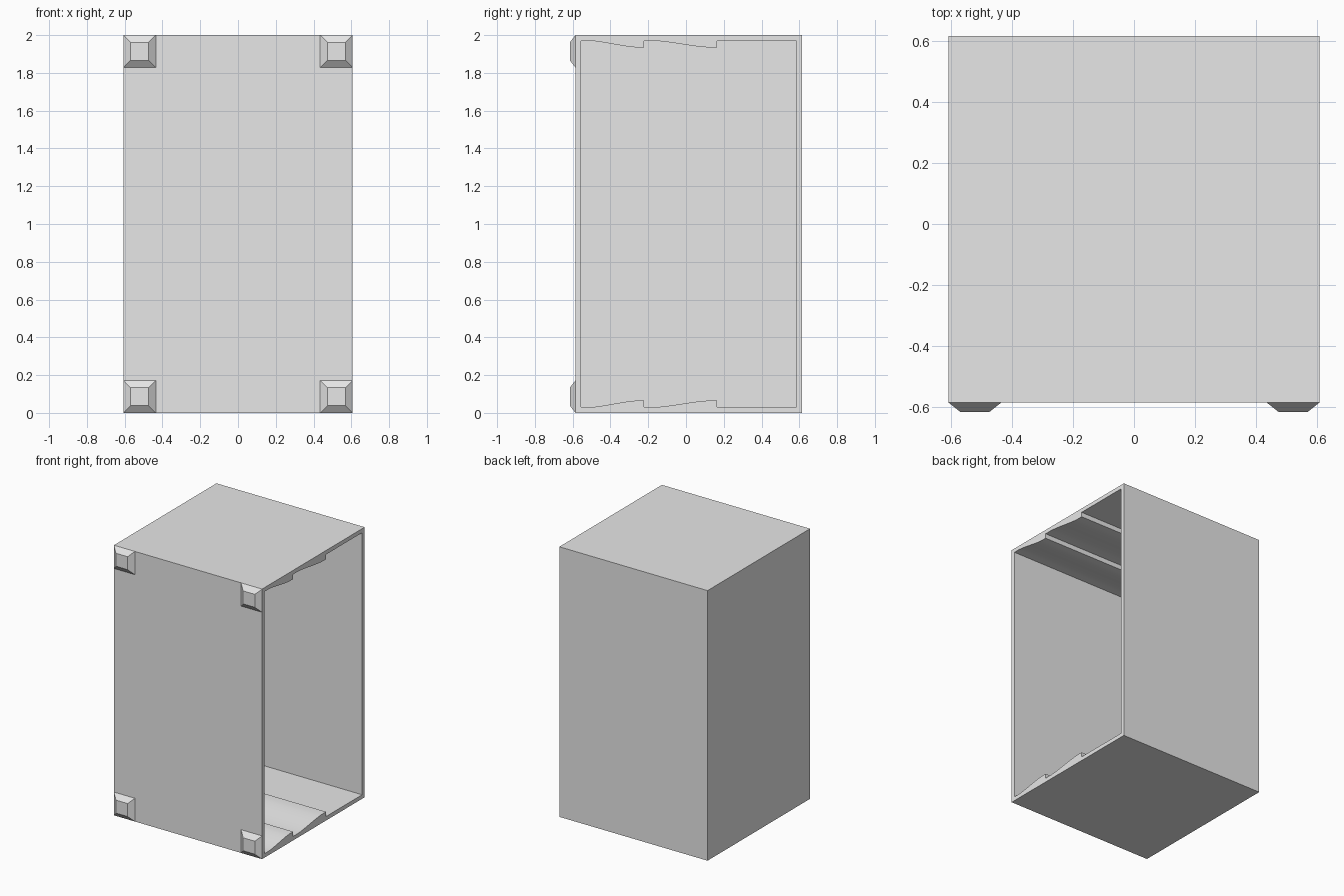
import bpy, bmesh, math
from mathutils import Matrix

if "Cube" in bpy.data.objects:
    bpy.data.objects.remove(bpy.data.objects["Cube"], do_unlink=True)

grey = bpy.data.materials.new("light_grey")
grey.use_nodes = True
grey.diffuse_color = (0.8, 0.8, 0.8, 1)
grey.node_tree.nodes["Principled BSDF"].inputs["Base Color"].default_value = (0.8, 0.8, 0.8, 1)

HALF_X, FRONT, BACK, TOP = 0.607, -0.585, 0.615, 2.0
WALL = 0.03


def make_object(name, bm):
    bmesh.ops.recalc_face_normals(bm, faces=bm.faces)
    mesh = bpy.data.meshes.new(name)
    bm.to_mesh(mesh)
    bm.free()
    mesh.materials.append(grey)
    ob = bpy.data.objects.new(name, mesh)
    bpy.context.collection.objects.link(ob)
    return ob


def prism(name, profile, x0, x1):
    """Extrude a (y, z) outline along x."""
    bm = bmesh.new()
    face = bm.faces.new([bm.verts.new((x0, y, z)) for y, z in profile])
    ext = bmesh.ops.extrude_face_region(bm, geom=[face])["geom"]
    verts = [v for v in ext if isinstance(v, bmesh.types.BMVert)]
    bmesh.ops.translate(bm, verts=verts, vec=(x1 - x0, 0, 0))
    return make_object(name, bm)


# Cavity floor outline: two gently curved ramps, each ending in a step
STEPS = 8
RAMP = 0.035
floor = [(FRONT + WALL, WALL)]
for start, end, lip in ((-0.505, -0.265, -0.222), (-0.165, 0.115, 0.163)):
    for i in range(STEPS + 1):
        t = i / STEPS
        ease = 0.5 * t + 0.5 * t * t * (3 - 2 * t)
        floor.append((start + (end - start) * t, WALL + RAMP * ease))
    floor += [(lip, WALL + RAMP), (lip, WALL)]
floor.append((BACK - WALL, WALL))
ceiling = [(y, TOP - z) for y, z in reversed(floor)]

# Case: a box hollowed from the open side
case = prism("case_shell", [(FRONT, 0), (BACK, 0), (BACK, TOP), (FRONT, TOP)],
             -HALF_X, HALF_X)
cutter = prism("cavity_cutter", floor + ceiling, -HALF_X + WALL, HALF_X + 0.1)
cutter.hide_render = True
cut = case.modifiers.new("cavity", "BOOLEAN")
cut.operation = "DIFFERENCE"
cut.solver = "EXACT"
cut.object = cutter
bpy.context.view_layer.objects.active = case
case.select_set(True)
bpy.ops.object.modifier_apply(modifier=cut.name)
bpy.data.objects.remove(cutter, do_unlink=True)
bpy.ops.object.shade_smooth_by_angle(angle=math.radians(20))
case.select_set(False)

# Feet: shallow tapered blocks at the corners of the front face
FOOT, FOOT_TIP, FOOT_H = 0.172, 0.096, 0.03
for side, sx in (("left", 1), ("right", -1)):
    for level, z in (("lower", FOOT / 2), ("upper", TOP - FOOT / 2)):
        bm = bmesh.new()
        place = (Matrix.Translation((sx * (HALF_X - FOOT / 2), FRONT - FOOT_H / 2, z))
                 @ Matrix.Rotation(math.pi / 2, 4, "X")
                 @ Matrix.Rotation(math.pi / 4, 4, "Z"))
        bmesh.ops.create_cone(bm, cap_ends=True, segments=4, depth=FOOT_H,
                              radius1=FOOT / math.sqrt(2),
                              radius2=FOOT_TIP / math.sqrt(2), matrix=place)
        make_object(f"{level}_{side}_foot", bm)
